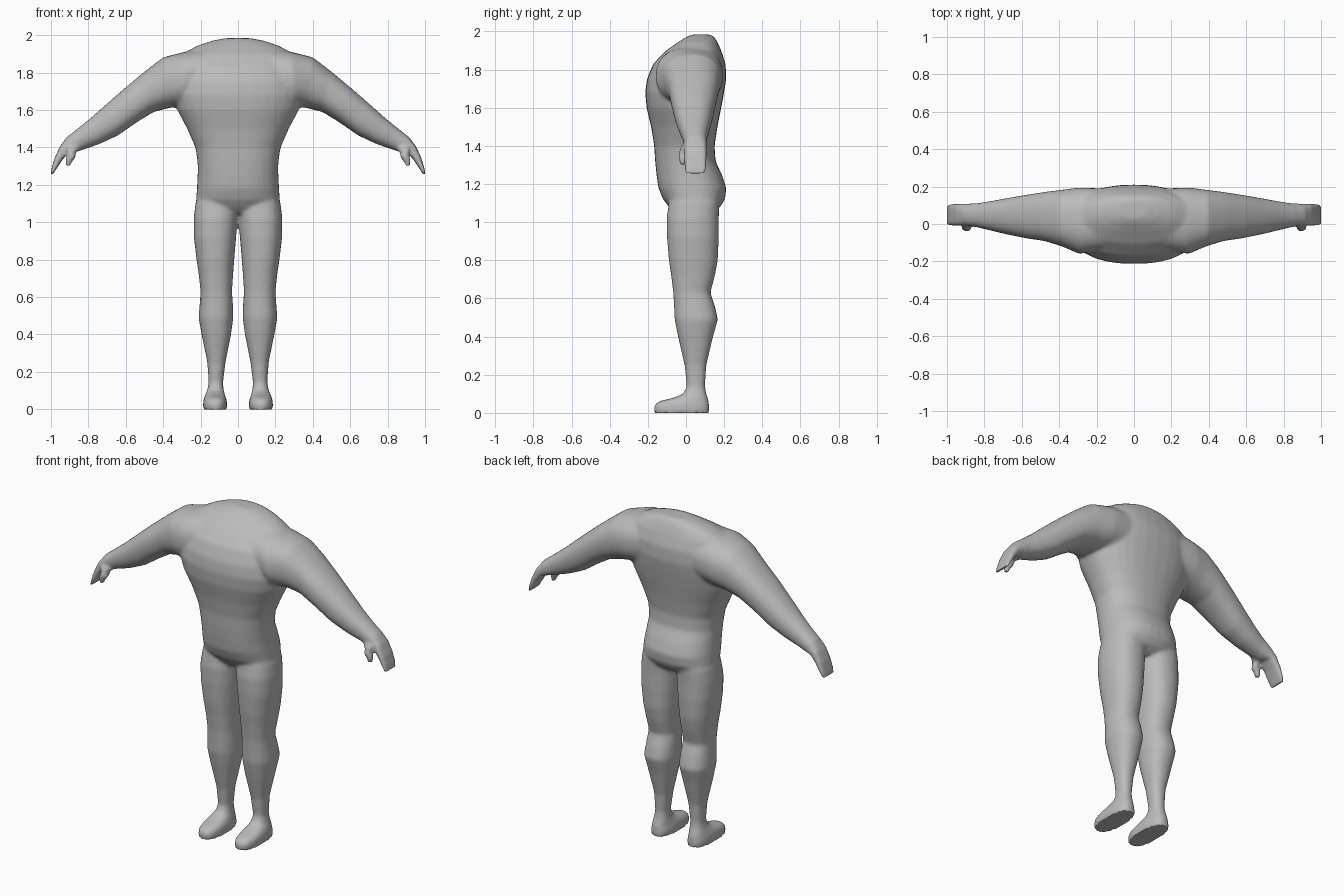
import bpy, bmesh, math
from mathutils import Vector

skin = bpy.data.materials.new("plain_grey")
skin.diffuse_color = (0.5, 0.5, 0.5, 1)
N = 32


def loft(name, rings, power=2.3):
    """Skin rounded rings; each ring is (x1, z1, x2, z2, y_front, y_back[, power])."""
    bm = bmesh.new()
    loops = []
    for x1, z1, x2, z2, yf, yb, *p in rings:
        e = 2 / (p[0] if p else power)
        mid = Vector(((x1 + x2) / 2, (yf + yb) / 2, (z1 + z2) / 2))
        u = Vector(((x2 - x1) / 2, 0, (z2 - z1) / 2))
        v = Vector((0, (yb - yf) / 2, 0))
        loop = []
        for i in range(N):
            c, s = math.cos(math.tau * i / N), math.sin(math.tau * i / N)
            loop.append(bm.verts.new(mid + u * math.copysign(abs(c) ** e, c)
                                     + v * math.copysign(abs(s) ** e, s)))
        loops.append(loop)
    for a, b in zip(loops, loops[1:]):
        for i in range(N):
            j = (i + 1) % N
            bm.faces.new((a[i], a[j], b[j], b[i]))
    bm.faces.new(loops[0])
    bm.faces.new(loops[-1])
    bmesh.ops.recalc_face_normals(bm, faces=bm.faces)
    mesh = bpy.data.meshes.new(name)
    bm.to_mesh(mesh)
    bm.free()
    ob = bpy.data.objects.new(name, mesh)
    bpy.context.collection.objects.link(ob)
    return ob


def mirrored(rings, side):
    return [(side * r[0], r[1], side * r[2], *r[3:]) for r in rings]


# Torso: (z, half width, front, back)
torso = [(1.045, .10, -.055, .13), (1.08, .19, -.09, .18), (1.12, .224, -.12, .205),
         (1.18, .22, -.145, .212), (1.25, .216, -.155, .188), (1.32, .216, -.162, .155),
         (1.40, .228, -.167, .15), (1.50, .272, -.183, .165), (1.60, .325, -.207, .185),
         (1.68, .35, -.214, .2), (1.75, .35, -.205, .211), (1.83, .34, -.172, .208),
         (1.90, .30, -.105, .185), (1.945, .215, -.04, .165), (1.97, .14, .0, .15),
         (1.984, .07, .03, .13)]
parts = [loft("torso", [(-w, z, w, z, f, b) for z, w, f, b in torso])]

# Leg and foot: (z, inner x, outer x, front, back)
leg = [(0, .06, .185, -.165, .12, 2.6), (.04, .058, .187, -.168, .122, 2.6),
       (.06, .064, .182, -.145, .12), (.08, .07, .175, -.065, .115),
       (.10, .076, .165, -.015, .107), (.14, .08, .157, .004, .1),
       (.25, .067, .164, -.008, .107), (.40, .037, .195, -.042, .142),
       (.49, .025, .211, -.06, .168), (.56, .027, .205, -.063, .152),
       (.63, .032, .200, -.067, .128), (.72, .026, .21, -.078, .152),
       (.80, .02, .222, -.09, .167), (.92, .010, .236, -.1, .172),
       (1.02, .003, .237, -.102, .172), (1.10, .0, .228, -.09, .175),
       (1.18, .03, .2, -.06, .15)]

# Arm running into the curled fingers: top edge point, bottom edge point, front, back
arm = [(.12, 1.93, .18, 1.64, -.14, .19), (.28, 1.912, .31, 1.62, -.16, .195),
       (.40, 1.882, .37, 1.61, -.12, .183), (.50, 1.805, .45, 1.59, -.092, .172),
       (.60, 1.722, .54, 1.535, -.078, .157), (.70, 1.635, .64, 1.465, -.058, .14),
       (.79, 1.555, .735, 1.42, -.036, .123), (.87, 1.49, .82, 1.39, -.016, .11),
       (.915, 1.455, .868, 1.375, -.01, .108), (.952, 1.405, .905, 1.37, -.008, .107, 3),
       (.98, 1.345, .938, 1.335, -.008, .107, 3), (.996, 1.29, .968, 1.29, -.008, .106, 3),
       (1.003, 1.255, .99, 1.255, -.004, .1, 3)]
thumb = [(.895, 1.43, .84, 1.395, -.01, .05), (.918, 1.395, .868, 1.372, -.03, .025),
         (.912, 1.365, .87, 1.345, -.038, .008), (.922, 1.335, .885, 1.328, -.036, .002),
         (.918, 1.303, .897, 1.303, -.03, -.006)]
for side, tag in ((1, "left"), (-1, "right")):
    parts.append(loft(tag + "_leg", mirrored([(a, z, b, z, *r) for z, a, b, *r in leg], side)))
    parts.append(loft(tag + "_arm", mirrored(arm, side)))
    parts.append(loft(tag + "_thumb", mirrored(thumb, side)))

# Fuse the parts into one soft skin
bpy.ops.object.select_all(action='DESELECT')
for ob in parts:
    ob.select_set(True)
body = parts[0]
bpy.context.view_layer.objects.active = body
bpy.ops.object.join()
body.name = "body"
body.data.materials.append(skin)
remesh = body.modifiers.new("fuse", 'REMESH')
remesh.mode = 'VOXEL'
remesh.voxel_size = 0.009
bpy.ops.object.modifier_apply(modifier="fuse")

# Soften the joins, keeping the thin hands and flat soles
soft = body.vertex_groups.new(name="soft_area")
soft.add([v.index for v in body.data.vertices
          if abs(v.co.x) < .85 and v.co.z > .03], 1, 'REPLACE')
smooth = body.modifiers.new("soften", 'SMOOTH')
smooth.factor, smooth.iterations, smooth.vertex_group = .5, 14, "soft_area"
bpy.ops.object.modifier_apply(modifier="soften")
body.data.materials.clear()
body.data.materials.append(skin)
bpy.ops.object.shade_smooth_by_angle(angle=math.radians(60))
